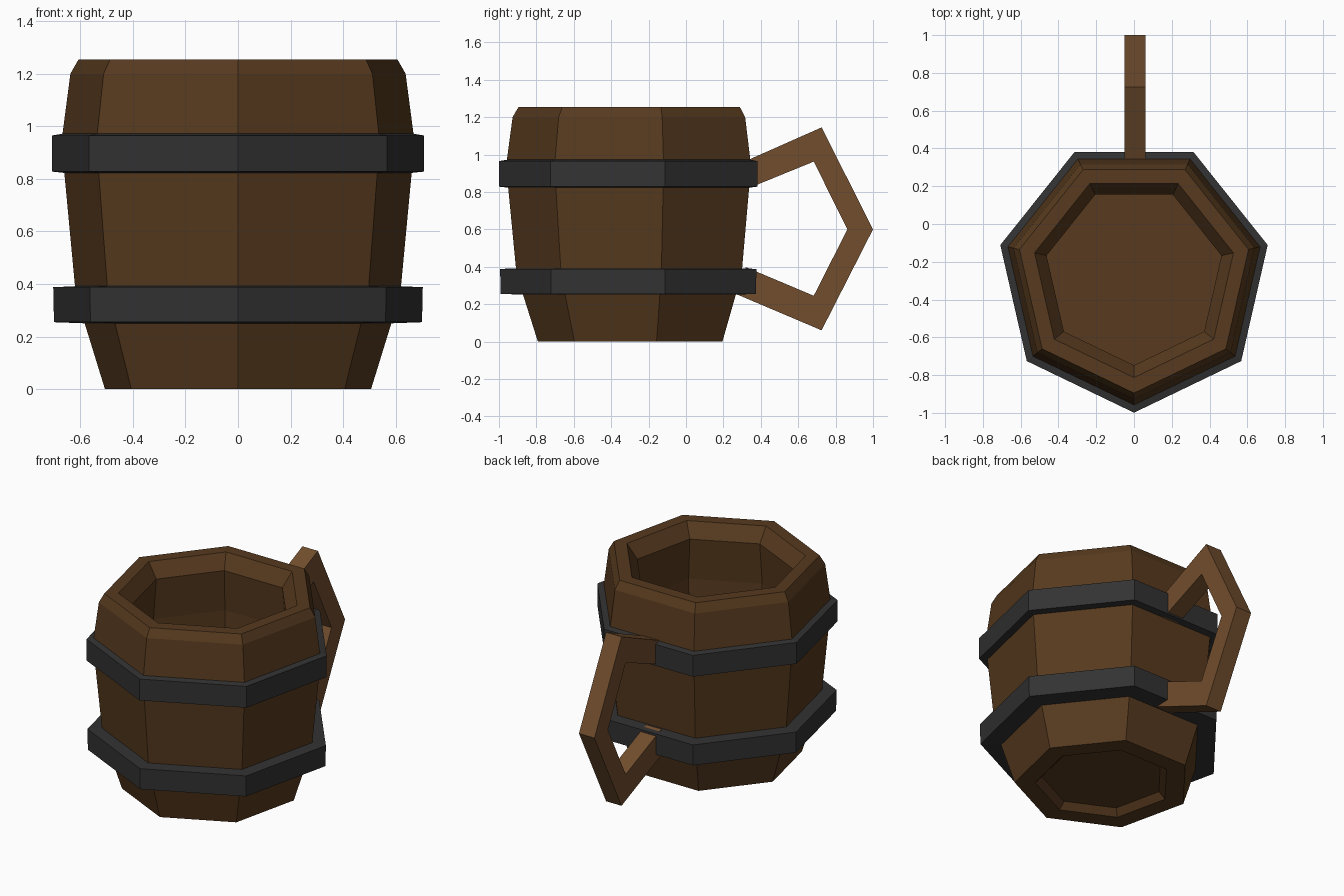
import bpy, bmesh, math

if "Cube" in bpy.data.objects:
    bpy.data.objects.remove(bpy.data.objects["Cube"])

CY = -0.273   # mug axis position in y
SIDES = 7


def material(name, rgb):
    m = bpy.data.materials.new(name)
    m.diffuse_color = (*rgb, 1)
    m.use_nodes = True
    m.node_tree.nodes["Principled BSDF"].inputs["Base Color"].default_value = m.diffuse_color
    return m


def finish(name, bm, mat):
    bmesh.ops.recalc_face_normals(bm, faces=bm.faces)
    me = bpy.data.meshes.new(name)
    bm.to_mesh(me)
    bm.free()
    me.materials.append(mat)
    ob = bpy.data.objects.new(name, me)
    bpy.context.collection.objects.link(ob)
    return ob


def lathe(name, profile, mat, closed=False):
    """Seven-sided revolve of (radius, z) points, a corner facing the front."""
    bm = bmesh.new()
    rings = []
    for r, z in profile:
        angles = [-math.pi / 2 + i * math.tau / SIDES for i in range(SIDES)]
        rings.append([bm.verts.new((r * math.cos(a), CY + r * math.sin(a), z)) for a in angles])
    pairs = list(zip(rings, rings[1:]))
    if closed:
        pairs.append((rings[-1], rings[0]))
    else:
        bm.faces.new(rings[0])
        bm.faces.new(rings[-1])
    for a, b in pairs:
        for i in range(SIDES):
            j = (i + 1) % SIDES
            bm.faces.new((a[i], a[j], b[j], b[i]))
    return finish(name, bm, mat)


wood = material("dark_wood", (0.095, 0.042, 0.013))
light_wood = material("light_wood", (0.165, 0.075, 0.026))
iron = material("iron", (0.032, 0.032, 0.032))

# Hollow barrel: recessed base, outer wall, bevelled rim, inner wall, floor
lathe("mug_body", [
    (0.36, 0.04), (0.40, 0.0), (0.519, 0.0), (0.633, 0.36), (0.689, 0.94),
    (0.654, 1.2), (0.622, 1.255), (0.54, 1.255), (0.475, 1.165),
    (0.50, 0.90), (0.48, 0.36), (0.475, 0.12)], wood)

# Iron hoops
lathe("lower_hoop", [(0.58, 0.25), (0.718, 0.255), (0.721, 0.388), (0.61, 0.393)], iron, True)
lathe("upper_hoop", [(0.65, 0.82), (0.726, 0.828), (0.726, 0.965), (0.65, 0.978)], iron, True)

# Angular handle: outer path and inner path swept as one flat strip
outer = [(0.33, 0.97), (0.725, 1.145), (1.0, 0.6), (0.725, 0.06), (0.27, 0.253)]
inner = [(0.33, 0.818), (0.683, 0.962), (0.863, 0.6), (0.683, 0.245), (0.32, 0.398)]
bm = bmesh.new()
quads = [[[bm.verts.new((x, y, z)) for y, z in path] for path in (outer, inner)]
         for x in (-0.05, 0.06)]
(lo, li), (ro, ri) = quads
for k in range(4):
    for a, b in ((lo, li), (li, ri), (ri, ro), (ro, lo)):
        bm.faces.new((a[k], a[k + 1], b[k + 1], b[k]))
for k in (0, 4):
    bm.faces.new((lo[k], li[k], ri[k], ro[k]))
finish("handle", bm, light_wood)
